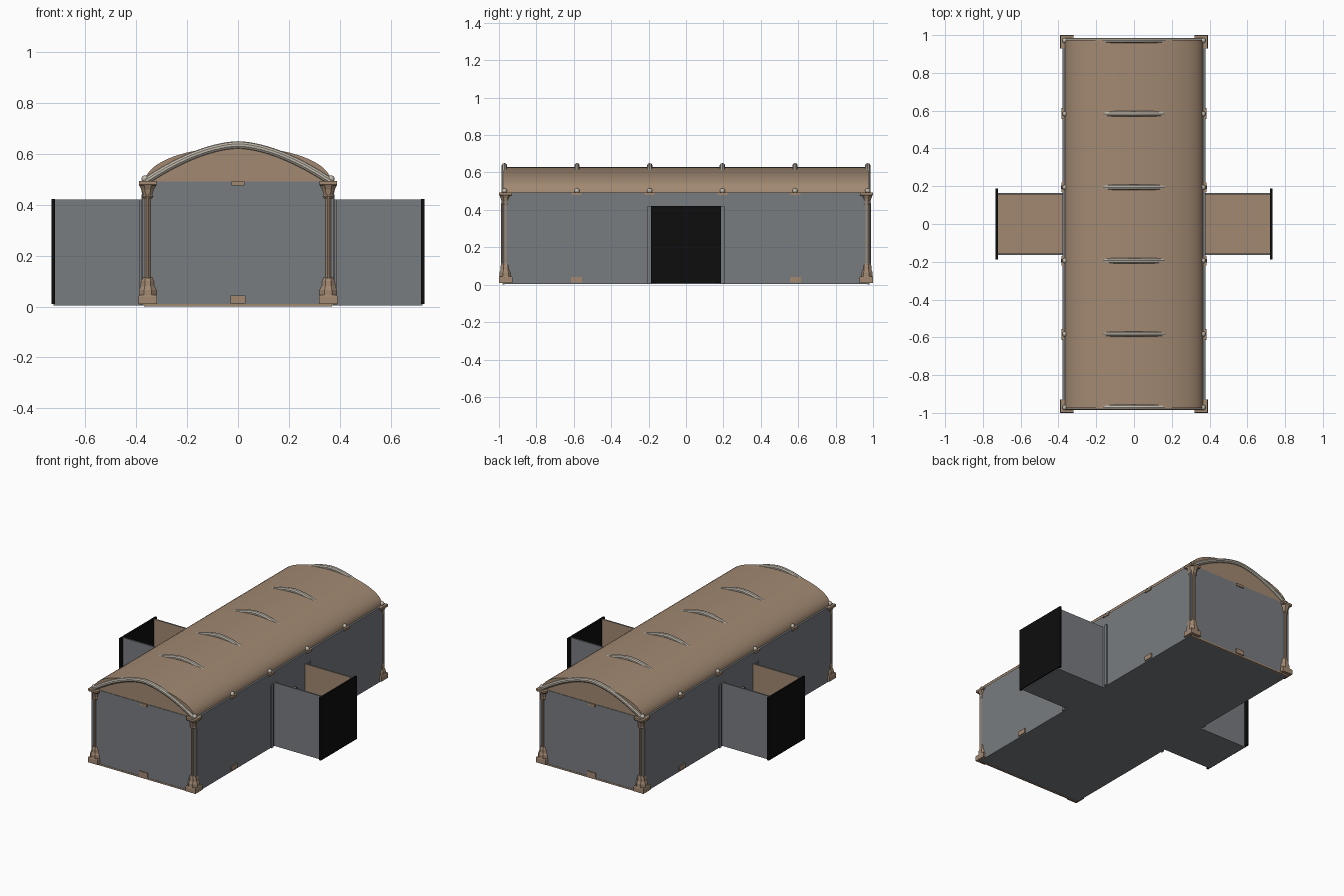
import bpy, bmesh, math
from mathutils import Vector

if "Cube" in bpy.data.objects:
    bpy.data.objects.remove(bpy.data.objects["Cube"])


def mat(name, col):
    m = bpy.data.materials.new(name)
    m.diffuse_color = (*col, 1)
    m.use_nodes = True
    m.node_tree.nodes["Principled BSDF"].inputs["Base Color"].default_value = m.diffuse_color
    return m


GREY = mat("slate_grey", (0.19, 0.20, 0.217))
TAN = mat("tan_stone", (0.36, 0.25, 0.168))
PALE = mat("pale_stone", (0.52, 0.475, 0.40))
BLACK = mat("black", (0.004, 0.004, 0.004))


def finish(bm, name, *mats, rule=None, smooth=False):
    bmesh.ops.recalc_face_normals(bm, faces=bm.faces)
    if rule:
        for f in bm.faces:
            f.material_index = rule(f)
    me = bpy.data.meshes.new(name)
    bm.to_mesh(me)
    bm.free()
    ob = bpy.data.objects.new(name, me)
    bpy.context.collection.objects.link(ob)
    for m in mats:
        me.materials.append(m)
    if smooth:
        bpy.ops.object.select_all(action='DESELECT')
        ob.select_set(True)
        bpy.context.view_layer.objects.active = ob
        bpy.ops.object.shade_smooth_by_angle(angle=math.radians(35))
    return ob


def prism(pts, depth, name, *mats, rule=None, smooth=False):
    """Extrude a closed outline of 3D points along the depth vector."""
    bm = bmesh.new()
    f = bm.faces.new([bm.verts.new(p) for p in pts])
    geo = bmesh.ops.extrude_face_region(bm, geom=[f])
    vs = [g for g in geo["geom"] if isinstance(g, bmesh.types.BMVert)]
    bmesh.ops.translate(bm, verts=vs, vec=Vector(depth))
    return finish(bm, name, *mats, rule=rule, smooth=smooth)


def box(name, lo, hi, *mats, rule=None):
    x0, x1 = sorted((lo[0], hi[0]))
    y0, y1 = sorted((lo[1], hi[1]))
    pts = [(x0, y0, lo[2]), (x1, y0, lo[2]), (x1, y1, lo[2]), (x0, y1, lo[2])]
    return prism(pts, (0, 0, hi[2] - lo[2]), name, *mats, rule=rule)


def ring_skin(bm, rings):
    """Bridge consecutive point rings and close both ends."""
    loops = [[bm.verts.new(p) for p in r] for r in rings]
    n = len(loops[0])
    for a, b in zip(loops, loops[1:]):
        for i in range(n):
            j = (i + 1) % n
            bm.faces.new((a[i], a[j], b[j], b[i]))
    bm.faces.new(loops[0])
    bm.faces.new(loops[-1])


# Cross-shaped floor: tan on top, grey elsewhere
X, Y, A, W = 0.378, 0.978, 0.725, 0.165
cross = [(X, -Y), (X, -W), (A, -W), (A, W), (X, W), (X, Y)]
cross += [(-x, -y) for x, y in cross]
prism([(x, y, 0.004) for x, y in cross], (0, 0, 0.008), "floor", GREY, TAN,
      rule=lambda f: int(f.normal.z > 0.5))

# Side walls with arched doorways, tan inside
arch = [(0.12 * math.cos(i * math.pi / 12), 0.20 + 0.12 * math.sin(i * math.pi / 12)) for i in range(13)]
outline = [(-Y, 0.012), (-Y, 0.492), (Y, 0.492), (Y, 0.012), (0.12, 0.012)] + arch + [(-0.12, 0.012)]
for s in (-1, 1):
    prism([(s * X, y, z) for y, z in outline], (-s * 0.012, 0, 0), "side_wall", GREY, TAN,
          rule=lambda f, s=s: int(f.normal.x * s < -0.5))
    # End walls
    box("end_wall", (-X, s * Y, 0.012), (X, s * (Y - 0.012), 0.492), GREY, TAN,
        rule=lambda f, s=s: int(f.normal.y * s < -0.5))
    # Open-topped side porch: two walls and a black end panel
    for t in (-1, 1):
        box("porch_wall", (s * X, t * W, 0.012), (s * A, t * (W - 0.01), 0.42), GREY, TAN,
            rule=lambda f, t=t: int(f.normal.y * t < -0.5))
        box("door_post", (s * 0.37, t * 0.185, 0.005), (s * 0.387, t * 0.205, 0.42), GREY)
    box("porch_end_panel", (s * 0.72, -0.188, 0.01), (s * 0.733, 0.188, 0.422), BLACK)

# Barrel roof with closed gables
roof = [(0.366 * math.cos(i * math.pi / 32), -0.975, 0.49 + 0.138 * math.sin(i * math.pi / 32))
        for i in range(33)]
prism(roof, (0, 1.95, 0), "barrel_roof", TAN, smooth=True)

# Arched ribs, which rise out of the roof at the crown
for k in range(6):
    yc = -0.971 + k * 0.3885
    bm = bmesh.new()
    rings = []
    for i in range(33):
        u = -1 + i / 16
        x, z = 0.362 * u, 0.493 + 0.142 * (1 - abs(u) ** 1.7)
        slope = -math.copysign(0.142 * 1.7 * abs(u) ** 0.7 / 0.362, u)
        n = Vector((-slope, 0, 1)).normalized()
        rings.append([Vector((x, yc, z)) + 0.015 * (math.cos(a) * n + Vector((0, math.sin(a), 0)))
                      for a in [j * math.pi / 5 for j in range(10)]])
    ring_skin(bm, rings)
    finish(bm, "roof_rib", PALE, smooth=True)
    for s in (-1, 1):
        bm = bmesh.new()
        bmesh.ops.create_uvsphere(bm, u_segments=12, v_segments=8, radius=0.014)
        bmesh.ops.translate(bm, verts=bm.verts, vec=(s * 0.366, yc, 0.502))
        finish(bm, "rib_end", PALE, smooth=True)


def turned(name, cx, cy, profile, sides=8):
    """Stack of polygon rings from (radius, height) pairs."""
    bm = bmesh.new()
    ring_skin(bm, [[(cx + r * math.cos((j + .5) * 2 * math.pi / sides) / math.cos(math.pi / sides),
                     cy + r * math.sin((j + .5) * 2 * math.pi / sides) / math.cos(math.pi / sides), z)
                    for j in range(sides)] for r, z in profile])
    finish(bm, name, TAN)


# Corner columns: plinth, moulded base, clustered shafts, flared capital
for sx in (-1, 1):
    for sy in (-1, 1):
        cx, cy = sx * 0.355, sy * 0.964
        turned("column_plinth", cx, cy, [(0.036, 0.01), (0.036, 0.04), (0.033, 0.045)], 4)
        turned("column_base", cx, cy, [(0.034, 0.04), (0.034, 0.065), (0.028, 0.08),
                                       (0.027, 0.1), (0.022, 0.115)])
        turned("column_core", cx, cy, [(0.017, 0.1), (0.017, 0.45)])
        for dx, dy in ((1, 0), (-1, 0), (0, 1), (0, -1)):
            turned("column_shaft", cx + dx * 0.016, cy + dy * 0.016, [(0.008, 0.1), (0.008, 0.44)])
        turned("column_capital", cx, cy, [(0.021, 0.425), (0.025, 0.432), (0.022, 0.44),
                                          (0.026, 0.46), (0.034, 0.478)])
        turned("column_abacus", cx, cy, [(0.032, 0.476), (0.035, 0.48), (0.035, 0.493)], 4)

# Small stone blocks at the foot and head of the walls
for s in (-1, 1):
    box("end_foot_block", (-0.03, s * 0.97, 0.012), (0.03, s * 0.984, 0.043), TAN)
    box("end_head_block", (-0.026, s * 0.97, 0.476), (0.026, s * 0.984, 0.492), TAN)
    for y in (-0.585, -0.195, 0.195, 0.585):
        box("side_head_block", (s * 0.37, y - 0.026, 0.48), (s * 0.384, y + 0.026, 0.494), TAN)
        if abs(y) > 0.3:
            box("side_foot_block", (s * 0.37, y - 0.03, 0.012), (s * 0.384, y + 0.03, 0.042), TAN)
# Thin base trim under the walls
for s in (-1, 1):
    box("base_trim", (-0.37, s * 0.97, 0.0), (0.37, s * 0.98, 0.01), TAN)
